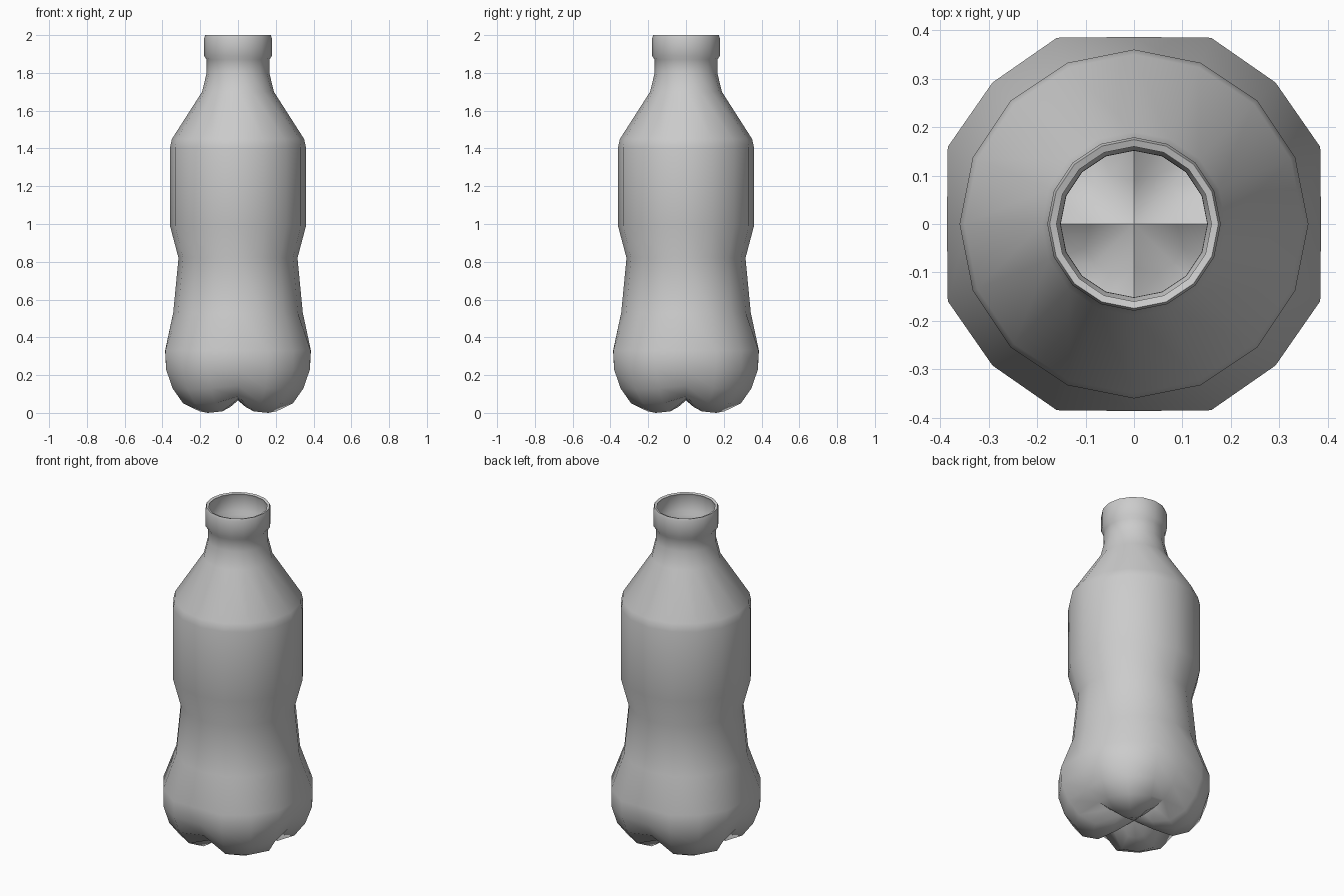
import bpy, bmesh, math

if "Cube" in bpy.data.objects:
    bpy.data.objects.remove(bpy.data.objects["Cube"])

SEGMENTS = 16

# Round upper body: (radius, z) from the lip down to the waist
body = [(0.174, 2.0), (0.179, 1.985), (0.179, 1.89), (0.166, 1.87), (0.166, 1.80),
        (0.19, 1.70), (0.35, 1.45), (0.36, 1.405), (0.36, 0.99), (0.315, 0.82),
        (0.343, 0.53)]

# Four-lobed foot: matching (radius, z) profiles for groove, lobe side and lobe middle
groove = [(0.386, 0.33), (0.372, 0.23), (0.33, 0.145), (0.25, 0.088), (0.17, 0.073), (0.09, 0.067)]
side = [(0.416, 0.33), (0.412, 0.23), (0.375, 0.13), (0.314, 0.05), (0.22, 0.008), (0.11, 0.03)]
lobe = [(0.413, 0.33), (0.413, 0.23), (0.38, 0.125), (0.32, 0.048), (0.225, 0.0), (0.11, 0.02)]
foot = [groove, side, lobe, side]

bm = bmesh.new()
columns = []
for i in range(SEGMENTS):
    a = 2 * math.pi * i / SEGMENTS
    columns.append([bm.verts.new((r * math.cos(a), r * math.sin(a), z))
                    for r, z in body + foot[i % 4]])
centre = bm.verts.new((0, 0, 0.066))

# Skin neighbouring columns and close the underside
for i in range(SEGMENTS):
    c, d = columns[i], columns[(i + 1) % SEGMENTS]
    for j in range(len(c) - 1):
        bm.faces.new((c[j], c[j + 1], d[j + 1], d[j]))
    bm.faces.new((c[-1], centre, d[-1]))

mesh = bpy.data.meshes.new("bottle")
bm.to_mesh(mesh)
bm.free()
bottle = bpy.data.objects.new("bottle", mesh)
bpy.context.collection.objects.link(bottle)

# Thin wall
wall = bottle.modifiers.new("wall", 'SOLIDIFY')
wall.thickness = 0.015
wall.offset = -1

bpy.context.view_layer.objects.active = bottle
bottle.select_set(True)
bpy.ops.object.modifier_apply(modifier="wall")
bpy.ops.object.shade_smooth_by_angle(angle=math.radians(60))
